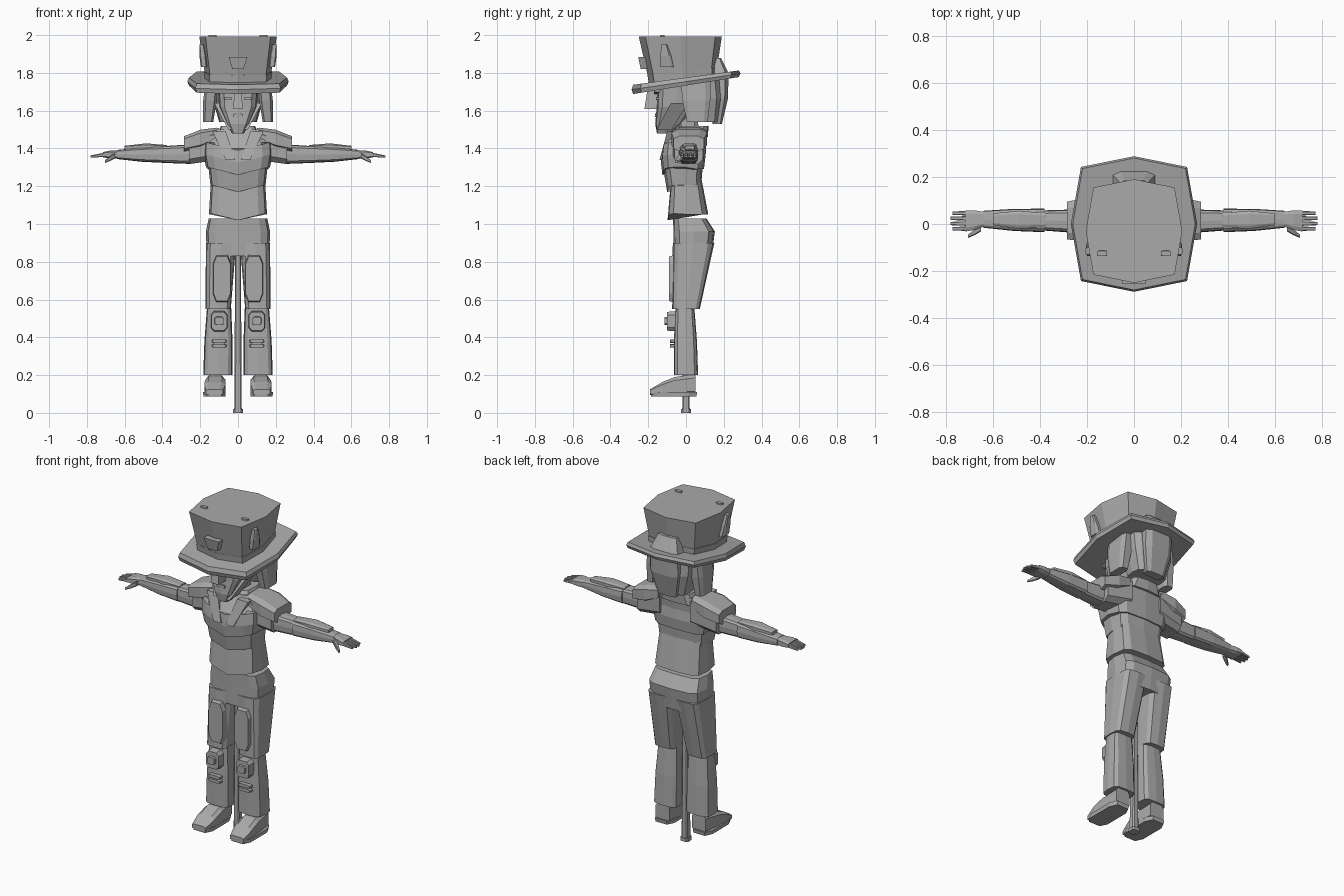
import bpy, bmesh, math
from mathutils import Vector

if "Cube" in bpy.data.objects:
    bpy.data.objects.remove(bpy.data.objects["Cube"], do_unlink=True)

grey = bpy.data.materials.new("plain grey")
grey.use_nodes = True
grey.diffuse_color = (.4, .4, .4, 1)
grey.node_tree.nodes["Principled BSDF"].inputs["Base Color"].default_value = grey.diffuse_color


def squarish(sides, turn):
    """Cross-section between a circle and a square, filling the unit square."""
    points = []
    for i in range(sides):
        angle = math.tau * (i + turn) / sides
        points.append([math.copysign(math.sqrt(abs(f(angle))), f(angle)) for f in (math.cos, math.sin)])
    reach = max(a for a, b in points)
    return [(a / reach, b / reach) for a, b in points]


BOX = squarish(4, .5)
CHAMFERED = squarish(8, .5)
RIDGED = squarish(8, 0)
BODY = squarish(12, 0)


def part(name, start, end, wide, deep, section=CHAMFERED, axis="z", mirror=False, lift=None, bulge=0):
    """Taper from start to end along an axis; wide and deep give half sizes at both ends."""
    bm = bmesh.new()
    loops = []
    for t in (0, .5, 1) if bulge else (0, 1):
        centre = Vector(start).lerp(Vector(end), t)
        swell = bulge * math.sin(math.pi * t)
        w = wide[0] + (wide[1] - wide[0]) * t + swell
        d = deep[0] + (deep[1] - deep[0]) * t + swell
        loop = []
        for a, b in section:
            offset = {"x": (0, a * w, b * d), "y": (a * w, 0, b * d), "z": (a * w, b * d, 0)}[axis]
            point = centre + Vector(offset)
            if lift:
                point.z += lift(point)
            loop.append(bm.verts.new(point))
        loops.append(loop)
    for low, high in zip(loops, loops[1:]):
        for i in range(len(section)):
            bm.faces.new((low[i - 1], low[i], high[i], high[i - 1]))
    bm.faces.new(loops[0])
    bm.faces.new(loops[-1])
    bmesh.ops.recalc_face_normals(bm, faces=bm.faces)
    mesh = bpy.data.meshes.new(name)
    bm.to_mesh(mesh)
    bm.free()
    mesh.materials.append(grey)
    obj = bpy.data.objects.new(name, mesh)
    bpy.context.collection.objects.link(obj)
    if mirror:
        obj.modifiers.new("Mirror", "MIRROR")


def pair(name, start, end, wide, deep, **options):
    """The same part on the left and on the right."""
    part(name, start, end, wide, deep, mirror=True, **options)


def plate(name, centre, width, height, thickness, **options):
    """Mirrored plate that faces the front, with a slightly narrower face."""
    back = Vector(centre)
    front = back - Vector((0, thickness, 0))
    pair(name, back, front, (width, width * .9), (height, height * .9), axis="y", **options)


# Support pole
part("support_pole", (0, 0, 0), (0, 0, .86), (.02, .015), (.02, .015))
part("pole_foot", (0, 0, 0), (0, 0, .02), (.026, .026), (.026, .026))

# Shoes
heel, instep, toe = (.12, .05, .15), (.12, -.06, .14), (.125, -.19, .11)
pair("shoe_heel", heel, instep, (.045, .055), (.055, .05), axis="y")
pair("shoe_toe", instep, toe, (.055, .045), (.05, .015), axis="y", bulge=.006)
pair("shoe_sole", (.125, -.065, .087), (.125, -.065, .11), (.058, .06), (.12, .124))
for i in range(3):
    plate("shoe_lace", (.125, -.06 - i * .025, .17 - i * .012), .035, .012, .015)

# Trousers
ankle, knee, thigh_top = (.107, 0, .2), (.1, -.006, .56), (.09, .04, .9)
pair("lower_leg", ankle, knee, (.077, .064), (.064, .05), section=BODY, bulge=.004)
pair("thigh", (.105, 0, .55), thigh_top, (.067, .08), (.073, .11), section=BODY)
part("hips", (0, .035, .83), (0, .043, .96), (.165, .17), (.1, .11), section=BODY)
part("trouser_waist", (0, .043, .96), (0, .02, 1.03), (.17, .155), (.11, .088), section=BODY)

# Leg armour
plate("thigh_pad", (.085, -.05, .71), .05, .13, .04)
plate("knee_pad", (.1, -.04, .485), .045, .055, .06)
plate("knee_buckle", (.1, -.09, .487), .025, .023, .025)
for height in (.355, .38):
    plate("shin_strap", (.1, -.05, height), .04, .01, .035)


def hem(point):
    """Pull the front of a torso layer down to a point in the middle."""
    return abs(point.x) / 4 - .03 if point.y < 0 else 0


# Torso in overlapping layers
part("waist", (0, .01, 1.05), (0, 0, 1.25), (.154, .142), (.108, .08), section=BODY, lift=hem)
part("belly_plate", (0, -.01, 1.2), (0, -.015, 1.32), (.146, .16), (.09, .105), section=BODY, lift=hem)
part("chest", (0, -.015, 1.29), (0, -.015, 1.42), (.17, .18), (.11, .11), section=BODY, lift=hem, bulge=.008)
part("upper_chest", (0, -.015, 1.4), (0, .02, 1.5), (.18, .12), (.11, .085), section=BODY)
part("collar", (0, .015, 1.46), (0, .035, 1.52), (.12, .09), (.1, .085), section=BODY)
pair("lapel", (.04, -.12, 1.34), (.1, -.07, 1.49), (.025, .035), (.02, .03), section=BOX)
part("neck", (0, .02, 1.45), (0, 0, 1.6), (.055, .05), (.055, .055))

# Shoulders and arms
shoulder, elbow, wrist = (.25, .012, 1.37), (.38, .015, 1.368), (.64, .02, 1.368)
pair("shoulder_sleeve", (.1, .015, 1.425), (.26, .015, 1.39), (.09, .075), (.085, .073), axis="x")
pair("shoulder_cape", (.11, .02, 1.475), (.285, .015, 1.425), (.085, .08), (.035, .04), axis="x", bulge=.012)
pair("upper_arm", shoulder, elbow, (.05, .043), (.052, .045), axis="x", section=BODY)
pair("forearm", elbow, wrist, (.05, .036), (.045, .024), axis="x", section=BODY, bulge=.004)
pair("forearm_pad", (.375, .016, 1.405), (.6, .02, 1.404), (.03, .025), (.013, .01), axis="x", bulge=.011)

# Hands
knuckles = (.715, .013, 1.367)
pair("palm", wrist, knuckles, (.032, .045), (.022, .014), axis="x", bulge=.003)
for i in range(4):
    base = Vector(knuckles) + Vector((-.01, (i - 1.5) * .022, 0))
    reach = .08 - .01 * abs(i - 1.5)
    pair("finger", base, base + Vector((reach, 0, -.01)), (.01, .007), (.011, .006), axis="x")
pair("thumb", (.65, -.018, 1.362), (.705, -.052, 1.33), (.014, .007), (.014, .007), axis="x", bulge=.002)

# Head
jaw, cheek, crown = (0, -.09, 1.53), (0, -.055, 1.62), (0, -.04, 1.78)
part("chin", (0, -.12, 1.48), jaw, (.032, .06), (.034, .073), section=BODY)
part("jaw", jaw, cheek, (.06, .1), (.073, .1), section=BODY)
part("upper_face", cheek, crown, (.1, .112), (.1, .11), section=BODY)

# Face
part("nose", (0, -.185, 1.61), (0, -.168, 1.72), (.027, .014), (.035, .035), section=BOX)
plate("lips", (0, -.12, 1.575), .03, .01, .045)
plate("eye", (.052, -.1, 1.664), .022, .009, .06)
plate("brow", (.055, -.1, 1.69), .03, .008, .07, lift=lambda point: point.x / 6)
pair("cheek_strap", (.04, -.115, 1.5), (.112, -.035, 1.64), (.012, .014), (.04, .045), section=BOX)

# Hair
part("back_hair", (0, .105, 1.54), (0, .08, 1.79), (.1, .14), (.065, .1), section=BODY, bulge=.015)
pair("side_hair", (.158, .06, 1.54), (.138, .05, 1.77), (.027, .033), (.055, .08), bulge=.006)
part("hair_lock", (0, .165, 1.53), (0, .18, 1.8), (.06, .09), (.025, .045), bulge=.015)
part("hair_lock_top", (0, .18, 1.8), (0, .16, 1.88), (.09, .06), (.045, .025))


def tilt(point):
    """Raise the back of the hat, less and less towards its level top."""
    return (2 - point.z) * point.y * .6


# Top hat
part("hat_brim", (0, 0, 1.733), (0, 0, 1.775), (.26, .26), (.28, .28), section=RIDGED, lift=tilt, bulge=.008)
part("hat_band", (0, -.015, 1.76), (0, -.018, 1.81), (.176, .182), (.18, .186), section=RIDGED, lift=tilt)
part("hat_crown", (0, -.016, 1.75), (0, -.03, 1.993), (.168, .205), (.172, .22), section=RIDGED, lift=tilt)
part("hat_badge", (0, -.215, 1.82), (0, -.228, 1.885), (.03, .05), (.025, .025), section=BOX)
pair("side_badge", (.18, -.1, 1.83), (.193, -.115, 1.95), (.016, .012), (.035, .015), bulge=.004)
pair("hat_stud", (.135, -.125, 1.96), (.135, -.125, 2), (.022, .02), (.014, .011))
